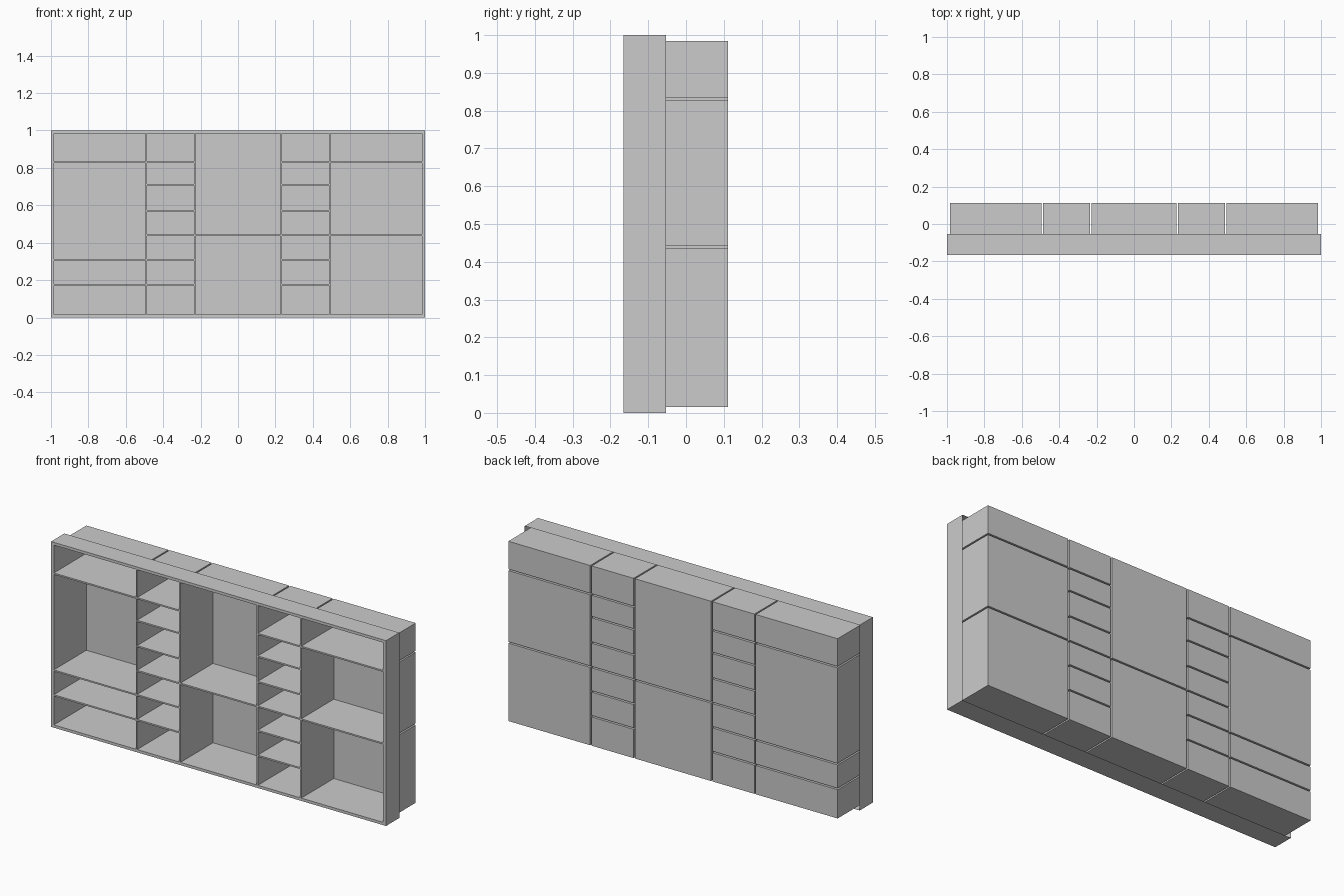
import bpy, bmesh

if "Cube" in bpy.data.objects:
    bpy.data.objects.remove(bpy.data.objects["Cube"])

FRONT, SKIRT, BACK = -0.166, -0.053, 0.111   # depth positions
GAP = 0.004                                  # half the width of a divider
X_IN, Z_LO, Z_HI = 0.983, 0.015, 0.985       # inner edge of the face rim

# Column edges and the shelf heights in each column
xs = [-X_IN, -0.49, -0.231, 0.231, 0.49, X_IN]
narrow = [0.174, 0.308, 0.439, 0.572, 0.709, 0.831]
columns = [[0.174, 0.308, 0.831], narrow, [0.439], narrow, [0.439, 0.831]]


def quad(bm, pts):
    bm.faces.new([bm.verts.new(p) for p in pts])


def front_rect(bm, x0, x1, z0, z1, y=FRONT):
    quad(bm, [(x0, y, z0), (x1, y, z0), (x1, y, z1), (x0, y, z1)])


def tube(bm, x0, x1, z0, z1, y0, y1):
    """Four walls running from y0 back to y1."""
    ring = [(x0, z0), (x1, z0), (x1, z1), (x0, z1)]
    for (ax, az), (bx, bz) in zip(ring, ring[1:] + ring[:1]):
        quad(bm, [(ax, y0, az), (ax, y1, az), (bx, y1, bz), (bx, y0, bz)])


def finish(bm, name):
    bmesh.ops.remove_doubles(bm, verts=bm.verts, dist=1e-5)
    bmesh.ops.recalc_face_normals(bm, faces=bm.faces)
    me = bpy.data.meshes.new(name)
    bm.to_mesh(me)
    bm.free()
    bpy.context.collection.objects.link(bpy.data.objects.new(name, me))


# Outer frame: face rim plus the side skirt, open at the back
bm = bmesh.new()
tube(bm, -1, 1, 0, 1, FRONT, SKIRT)
front_rect(bm, -1, -X_IN, 0, 1)
front_rect(bm, X_IN, 1, 0, 1)
front_rect(bm, -X_IN, X_IN, 0, Z_LO)
front_rect(bm, -X_IN, X_IN, Z_HI, 1)
finish(bm, "outer_frame")

# Divider edges: thin front strips between compartments
bm = bmesh.new()
for x in xs[1:-1]:
    front_rect(bm, x - GAP, x + GAP, Z_LO, Z_HI)
for i, shelves in enumerate(columns):
    x0 = xs[i] + (GAP if i > 0 else 0)
    x1 = xs[i + 1] - (GAP if i < 4 else 0)
    for z in shelves:
        front_rect(bm, x0, x1, z - GAP, z + GAP)
finish(bm, "divider_edges")

# Compartments: thin boxes open at the front, with gaps between them
for i, shelves in enumerate(columns):
    x0 = xs[i] + (GAP if i > 0 else 0)
    x1 = xs[i + 1] - (GAP if i < 4 else 0)
    lows = [Z_LO] + [z + GAP for z in shelves]
    highs = [z - GAP for z in shelves] + [Z_HI]
    for j, (z0, z1) in enumerate(zip(lows, highs)):
        bm = bmesh.new()
        tube(bm, x0, x1, z0, z1, FRONT, BACK)
        front_rect(bm, x0, x1, z0, z1, BACK)
        finish(bm, f"compartment_{i + 1}_{j + 1}")
